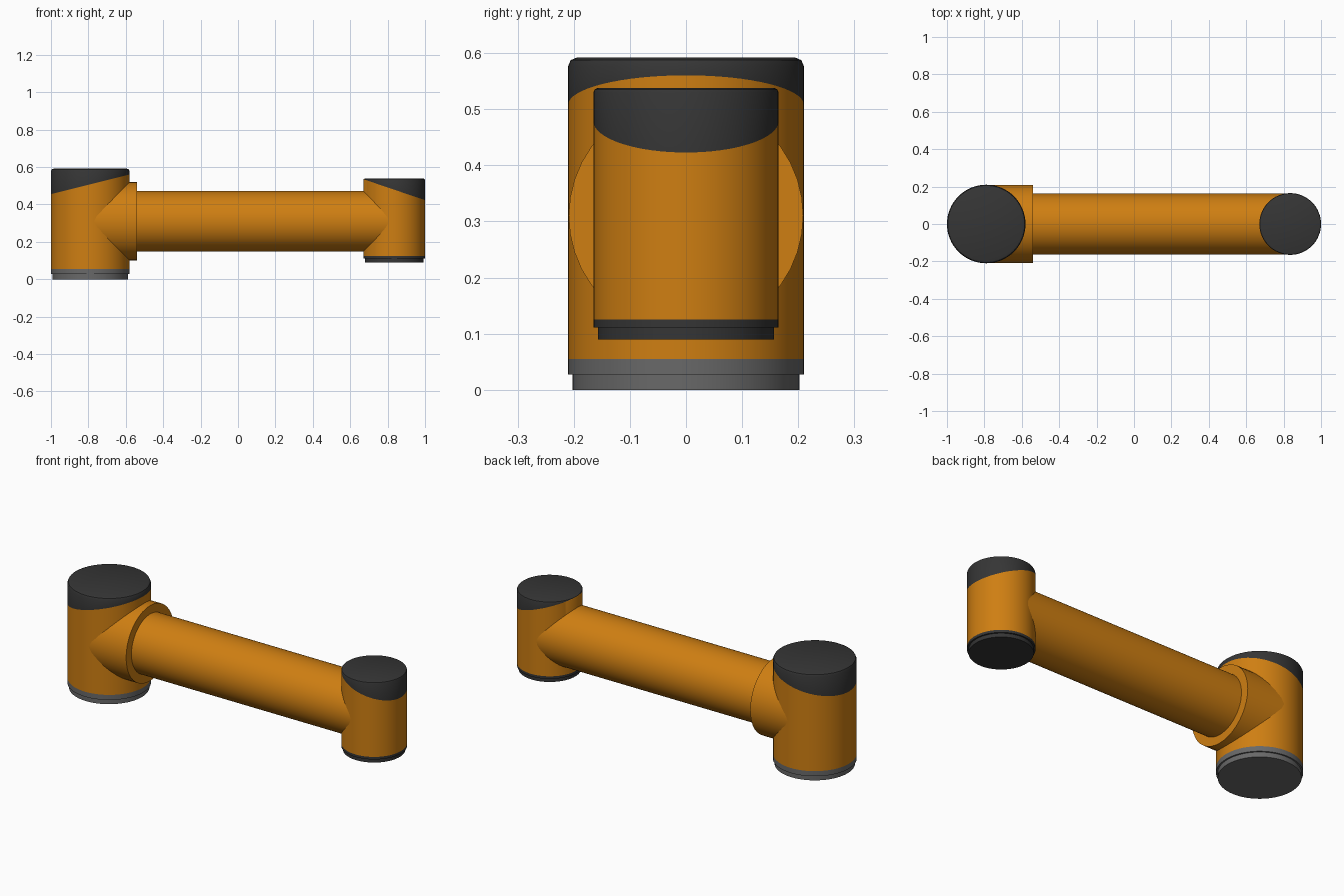
import bpy
import bmesh
from math import cos, sin, tau
from mathutils import Matrix, Vector

cube = bpy.data.objects.get("Cube")
if cube:
    bpy.data.objects.remove(cube, do_unlink=True)


def make_material(name, rgb):
    mat = bpy.data.materials.new(name)
    mat.use_nodes = True
    color = (*rgb, 1.0)
    mat.diffuse_color = color
    mat.node_tree.nodes["Principled BSDF"].inputs["Base Color"].default_value = color
    return mat


ORANGE = make_material("orange paint", (0.62, 0.21, 0.006))
DARK = make_material("dark plastic", (0.036, 0.036, 0.036))
GREY = make_material("grey metal", (0.14, 0.14, 0.14))


def lathe(bm, profile, sides):
    """Closed solid of revolution about z from (radius, height) points."""
    rings = []
    for radius, height in profile:
        rings.append([bm.verts.new((radius * cos(tau * i / sides),
                                    radius * sin(tau * i / sides), height))
                      for i in range(sides)])
    for low, high in zip(rings, rings[1:]):
        for i in range(sides):
            j = (i + 1) % sides
            bm.faces.new((low[i], low[j], high[j], high[i]))
    bm.faces.new(rings[0][::-1])
    bm.faces.new(rings[-1])


def finish(name, bm, materials):
    mesh = bpy.data.meshes.new(name)
    bm.to_mesh(mesh)
    bm.free()
    for mat in materials:
        mesh.materials.append(mat)
    obj = bpy.data.objects.new(name, mesh)
    bpy.context.collection.objects.link(obj)
    bpy.ops.object.select_all(action="DESELECT")
    obj.select_set(True)
    bpy.context.view_layer.objects.active = obj
    bpy.ops.object.shade_smooth_by_angle(angle=0.6)
    return obj


def joint_housing(name, x, radius, bottom, top, seam_z, slope, bevel):
    """Upright drum whose top is a dark cap, split off along a slanted seam."""
    bm = bmesh.new()
    lathe(bm, [(radius, bottom), (radius, top - bevel),
               (radius - 0.3 * bevel, top - 0.3 * bevel),
               (radius - bevel, top)], 64)
    normal = Vector((-slope, 0, 1)).normalized()
    seam = Vector((0, 0, seam_z))
    bmesh.ops.bisect_plane(bm, geom=bm.verts[:] + bm.edges[:] + bm.faces[:],
                           plane_co=seam, plane_no=normal)
    for face in bm.faces:
        above = (face.calc_center_median() - seam).dot(normal) > 0
        face.material_index = int(above)
    bm.transform(Matrix.Translation((x, 0, 0)))
    return finish(name, bm, [ORANGE, DARK])


def stepped_ring(name, x, radius, inset, bottom, step, top, mat):
    bm = bmesh.new()
    lathe(bm, [(radius - inset, bottom), (radius - inset, step),
               (radius, step), (radius, top)], 64)
    bm.transform(Matrix.Translation((x, 0, 0)))
    return finish(name, bm, [mat])


def tube_along_x(name, start, end, radius, sides):
    bm = bmesh.new()
    lathe(bm, [(radius, start), (radius, end)], sides)
    bm.transform(Matrix.Translation((0, 0, 0.31)) @ Matrix.Rotation(tau / 4, 4, "Y"))
    return finish(name, bm, [ORANGE])


BASE_X, BASE_R = -0.79, 0.21
TIP_X, TIP_R = 0.835, 0.165

# Large joint with its grey mounting ring
joint_housing("large_joint", BASE_X, BASE_R, 0.055, 0.592, 0.508, 0.25, 0.015)
stepped_ring("mounting_ring", BASE_X, BASE_R, 0.008, 0.0, 0.027, 0.055, GREY)

# Small joint with its dark output ring
joint_housing("small_joint", TIP_X, TIP_R, 0.125, 0.538, 0.479, -0.34, 0.008)
stepped_ring("output_ring", TIP_X, TIP_R, 0.008, 0.09, 0.111, 0.125, DARK)

# Collar and arm tube between the joints
tube_along_x("arm_collar", BASE_X, -0.54, 0.209, 40)
tube_along_x("arm_tube", BASE_X, TIP_X, 0.162, 64)
